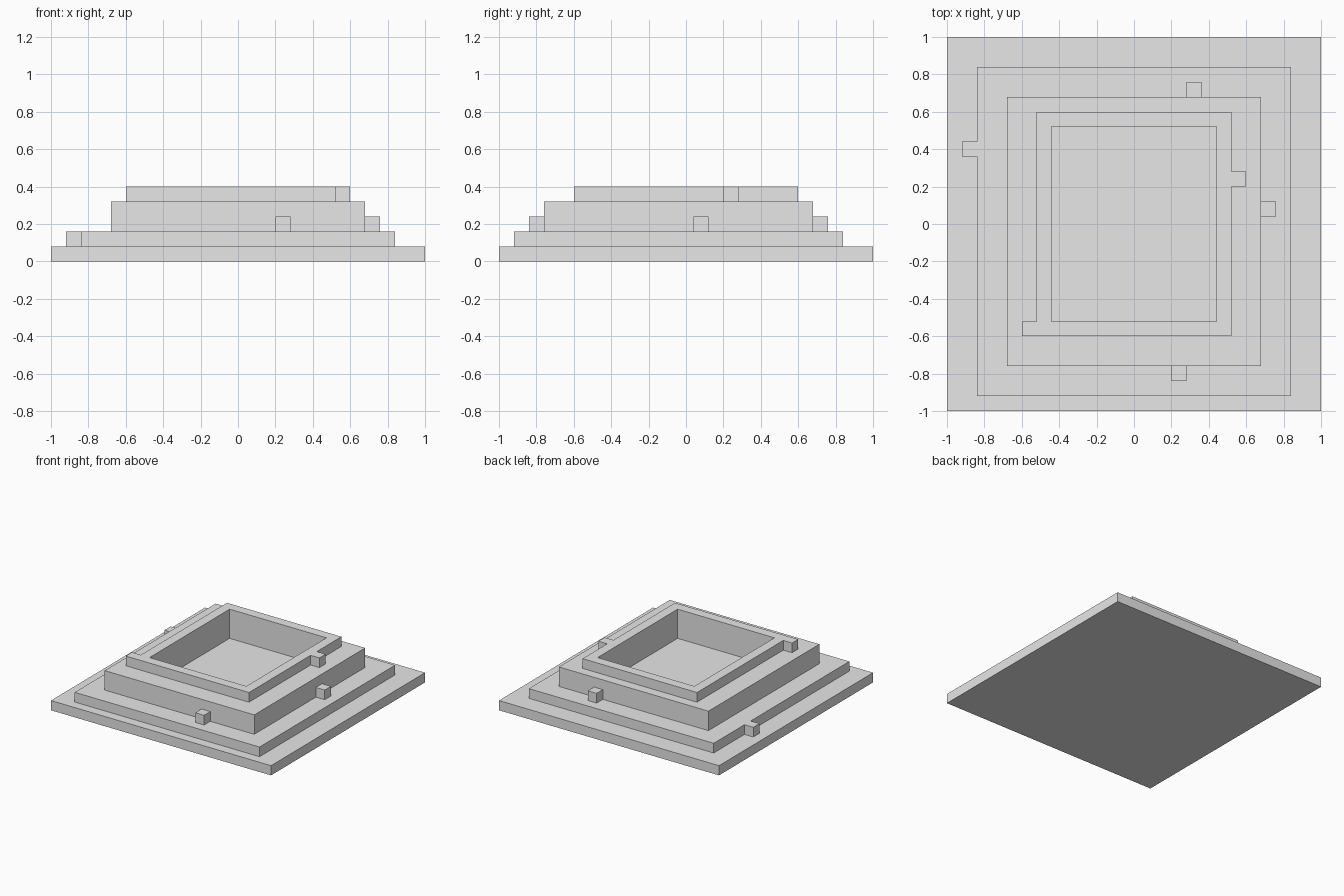
import bpy
import bmesh

cube = bpy.data.objects.get("Cube")
if cube:
    bpy.data.objects.remove(cube, do_unlink=True)

U = 0.08  # block size: every step and stud is one block

stone = bpy.data.materials.new("plain_grey")
stone.use_nodes = True
grey = (0.8, 0.8, 0.8, 1.0)
stone.diffuse_color = grey
stone.node_tree.nodes["Principled BSDF"].inputs["Base Color"].default_value = grey


def rect(x0, y0, x1, y1):
    return [(x0, y0), (x1, y0), (x1, y1), (x0, y1)]


def slab(name, z0, z1, *loops):
    """Extrude an outline, and any hole outlines, between two heights."""
    bm = bmesh.new()
    edges = []
    for loop in loops:
        verts = [bm.verts.new((x, y, z0)) for x, y in loop]
        edges += [bm.edges.new((v, verts[i - 1])) for i, v in enumerate(verts)]
    bmesh.ops.triangle_fill(bm, use_beauty=True, edges=edges, normal=(0, 0, 1))
    grown = bmesh.ops.extrude_face_region(bm, geom=bm.faces[:], use_keep_orig=True)
    top = [g for g in grown["geom"] if isinstance(g, bmesh.types.BMVert)]
    bmesh.ops.translate(bm, verts=top, vec=(0, 0, z1 - z0))
    bmesh.ops.recalc_face_normals(bm, faces=bm.faces[:])
    mesh = bpy.data.meshes.new(name)
    bm.to_mesh(mesh)
    bm.free()
    mesh.materials.append(stone)
    obj = bpy.data.objects.new(name, mesh)
    bpy.context.collection.objects.link(obj)
    return obj


# Base plate
slab("base_plate", 0, U, rect(-1, -1, 1, 1))

# Lower step with a stud on its right edge
slab("lower_step", U, 2 * U,
     [(-0.84, -0.92), (0.84, -0.92), (0.84, 0.84), (-0.84, 0.84),
      (-0.84, 0.44), (-0.92, 0.44), (-0.92, 0.36), (-0.84, 0.36)])

# Thick wall around the open pit
pit = rect(-0.44, -0.52, 0.44, 0.52)
slab("pit_wall", 2 * U, 4 * U, rect(-0.68, -0.76, 0.68, 0.68), pit)

# Rim with a stud on the left edge and one at the front right corner
slab("pit_rim", 4 * U, 5 * U,
     [(-0.60, -0.60), (0.52, -0.60), (0.52, 0.20), (0.60, 0.20),
      (0.60, 0.28), (0.52, 0.28), (0.52, 0.60), (-0.52, 0.60),
      (-0.52, -0.52), (-0.60, -0.52)], pit)

# Studs at the foot of the wall
for name, x, y in (("front_stud", 0.20, -0.84),
                   ("left_stud", 0.68, 0.04),
                   ("back_stud", 0.28, 0.68)):
    slab(name, 2 * U, 3 * U, rect(x, y, x + U, y + U))
